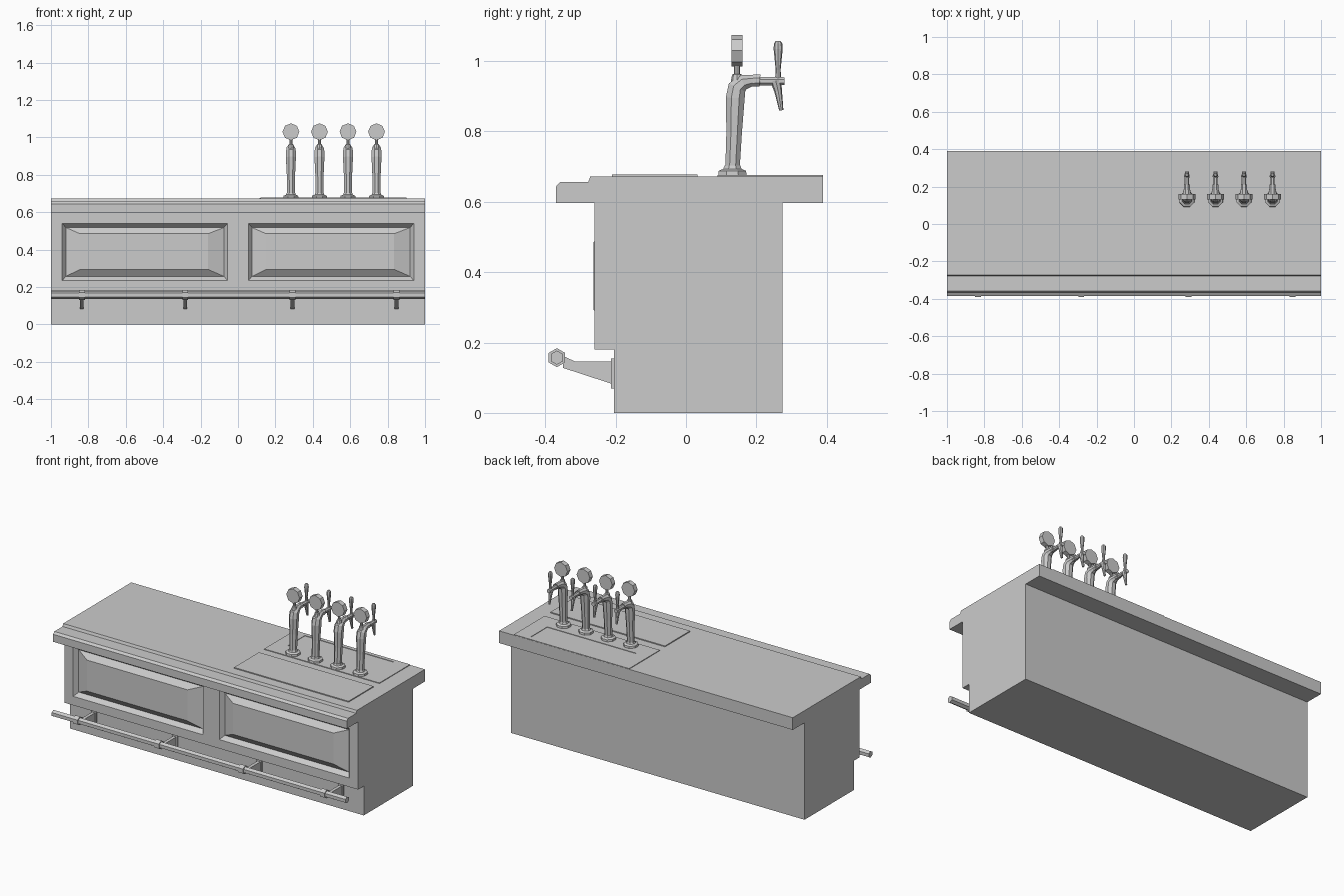
import bpy, bmesh, math
from mathutils import Vector

old = bpy.data.objects.get("Cube")
if old:
    bpy.data.objects.remove(old, do_unlink=True)

GREY = (0.6, 0.6, 0.6, 1)
mat = bpy.data.materials.new("plain_grey")
mat.use_nodes = True
mat.diffuse_color = GREY
mat.node_tree.nodes["Principled BSDF"].inputs["Base Color"].default_value = GREY


def finish(bm, name):
    bmesh.ops.recalc_face_normals(bm, faces=bm.faces)
    mesh = bpy.data.meshes.new(name)
    bm.to_mesh(mesh)
    bm.free()
    mesh.materials.append(mat)
    obj = bpy.data.objects.new(name, mesh)
    bpy.context.collection.objects.link(obj)
    return obj


def prism(name, profile, x0, x1):
    """Extrude a (y, z) profile along x."""
    bm = bmesh.new()
    face = bm.faces.new([bm.verts.new((x0, y, z)) for y, z in profile])
    ext = bmesh.ops.extrude_face_region(bm, geom=[face])["geom"]
    bmesh.ops.translate(bm, vec=(x1 - x0, 0, 0),
                        verts=[v for v in ext if isinstance(v, bmesh.types.BMVert)])
    return finish(bm, name)


def bridge(bm, rings):
    for low, high in zip(rings, rings[1:]):
        n = len(low)
        for i in range(n):
            j = (i + 1) % n
            bm.faces.new((low[i], low[j], high[j], high[i]))


def nested(name, rects, place):
    """Bridge nested rectangles (a0, a1, b0, b1, depth), closing the last."""
    bm = bmesh.new()
    rings = [[bm.verts.new(place(a, b, d)) for a, b in
              ((a0, b0), (a1, b0), (a1, b1), (a0, b1))]
             for a0, a1, b0, b1, d in rects]
    bridge(bm, rings)
    bm.faces.new(rings[-1])
    return finish(bm, name)


def sweep(name, path, sides=8, phase=0.0):
    """Tapered tube through (x, y, z, radius) points, capped at both ends."""
    bm = bmesh.new()
    pts = [Vector(p[:3]) for p in path]
    rings = []
    for i, p in enumerate(path):
        t = (pts[min(i + 1, len(pts) - 1)] - pts[max(i - 1, 0)]).normalized()
        u = Vector((0, 1, 0)) if abs(t.x) > 0.9 else Vector((1, 0, 0))
        v = t.cross(u).normalized()
        ring = []
        for k in range(sides):
            a = phase + 2 * math.pi * k / sides
            ring.append(bm.verts.new(pts[i] + p[3] * (u * math.cos(a) + v * math.sin(a))))
        rings.append(ring)
    bridge(bm, rings)
    bm.faces.new(rings[0])
    bm.faces.new(rings[-1])
    return finish(bm, name)


# Cabinet and counter slab with a lowered front lip
prism("cabinet_body", [(-.205, 0), (.275, 0), (.275, .6), (-.205, .6)], -1, 1)
prism("counter_top", [(-.37, .597), (.39, .597), (.39, .672), (-.272, .672),
                      (-.278, .656), (-.358, .656), (-.37, .643)], -1, 1)

# Front frame with two panel openings
xs = [-1, -.94, -.055, .055, .94, 1]
zs = [.18, .235, .54, .6]
bm = bmesh.new()
grid = [[bm.verts.new((x, -.26, z)) for z in zs] for x in xs]
for i in range(5):
    for j in range(3):
        if j == 1 and i in (1, 3):
            continue
        bm.faces.new((grid[i][j], grid[i + 1][j], grid[i + 1][j + 1], grid[i][j + 1]))
ext = bmesh.ops.extrude_face_region(bm, geom=bm.faces[:])["geom"]
bmesh.ops.translate(bm, vec=(0, .055, 0),
                    verts=[v for v in ext if isinstance(v, bmesh.types.BMVert)])
finish(bm, "front_frame")

# Raised panels with bevelled borders
for side, x0 in (("right", -.94), ("left", .055)):
    x1 = x0 + .885
    nested(side + "_front_panel",
           [(x0, x1, .235, .54, -.26), (x0 + .02, x1 - .02, .257, .518, -.235),
            (x0 + .095, x1 - .105, .294, .485, -.263)],
           lambda a, b, d: (a, d, b))

# Thin plates on the counter: front mat and sunken drip tray
flat = lambda a, b, d: (a, b, d)
nested("counter_mat", [(.12, .9, -.21, .033, .671), (.12, .9, -.21, .033, .678)], flat)
nested("drip_tray", [(.115, .9, .09, .389, .671), (.115, .9, .09, .389, .676),
                     (.2, .805, .2, .365, .676), (.2, .805, .2, .365, .673)], flat)

# Foot rail and its brackets
sweep("foot_rail", [(-1, -.367, .157, .02), (1, -.367, .157, .02)], 6, math.pi / 6)
for n, x in enumerate((-.835, -.282, .291, .847), 1):
    prism(f"bracket_plate_{n}", [(-.213, .07), (-.203, .07), (-.203, .155), (-.213, .155)],
          x - .018, x + .018)
    prism(f"bracket_arm_{n}", [(-.212, .083), (-.212, .146), (-.315, .146),
                               (-.35, .162), (-.35, .128)], x - .01, x + .01)
    sweep(f"rail_collar_{n}", [(x - .016, -.367, .157, .027), (x + .016, -.367, .157, .027)],
          6, math.pi / 6)

# Row of beer taps
for n in range(4):
    x = .283 + n * .1525
    sweep(f"tap_base_{n + 1}", [(x, .132, .672, .044), (x, .132, .688, .042),
                                (x, .132, .694, .028), (x, .132, .704, .024)], 8, math.pi / 8)
    sweep(f"tap_column_{n + 1}",
          [(x, .132, .69, .022), (x, .137, .8, .024), (x, .14, .895, .029),
           (x, .145, .925, .028), (x, .162, .94, .024), (x, .185, .944, .018),
           (x, .195, .944, .018)], 8, math.pi / 8)
    sweep(f"tap_arm_{n + 1}",
          [(x, .19, .945, .018), (x, .21, .945, .018), (x, .21, .943, .013),
           (x, .262, .943, .013), (x, .28, .943, .012)], 8, math.pi / 8)
    sweep(f"tap_spout_{n + 1}", [(x, .255, .945, .016), (x, .262, .915, .011),
                                 (x, .271, .86, .006)])
    sweep(f"tap_handle_{n + 1}", [(x, .262, .945, .009), (x, .262, .975, .007),
                                  (x, .262, 1.035, .013), (x, .262, 1.05, .012),
                                  (x, .262, 1.057, .007)])
    sweep(f"badge_stem_{n + 1}", [(x, .145, .94, .018), (x, .145, .962, .014),
                                  (x, .145, .964, .008), (x, .145, .99, .008)])
    sweep(f"tap_badge_{n + 1}", [(x, .13, 1.03, .045), (x, .16, 1.03, .045)])
